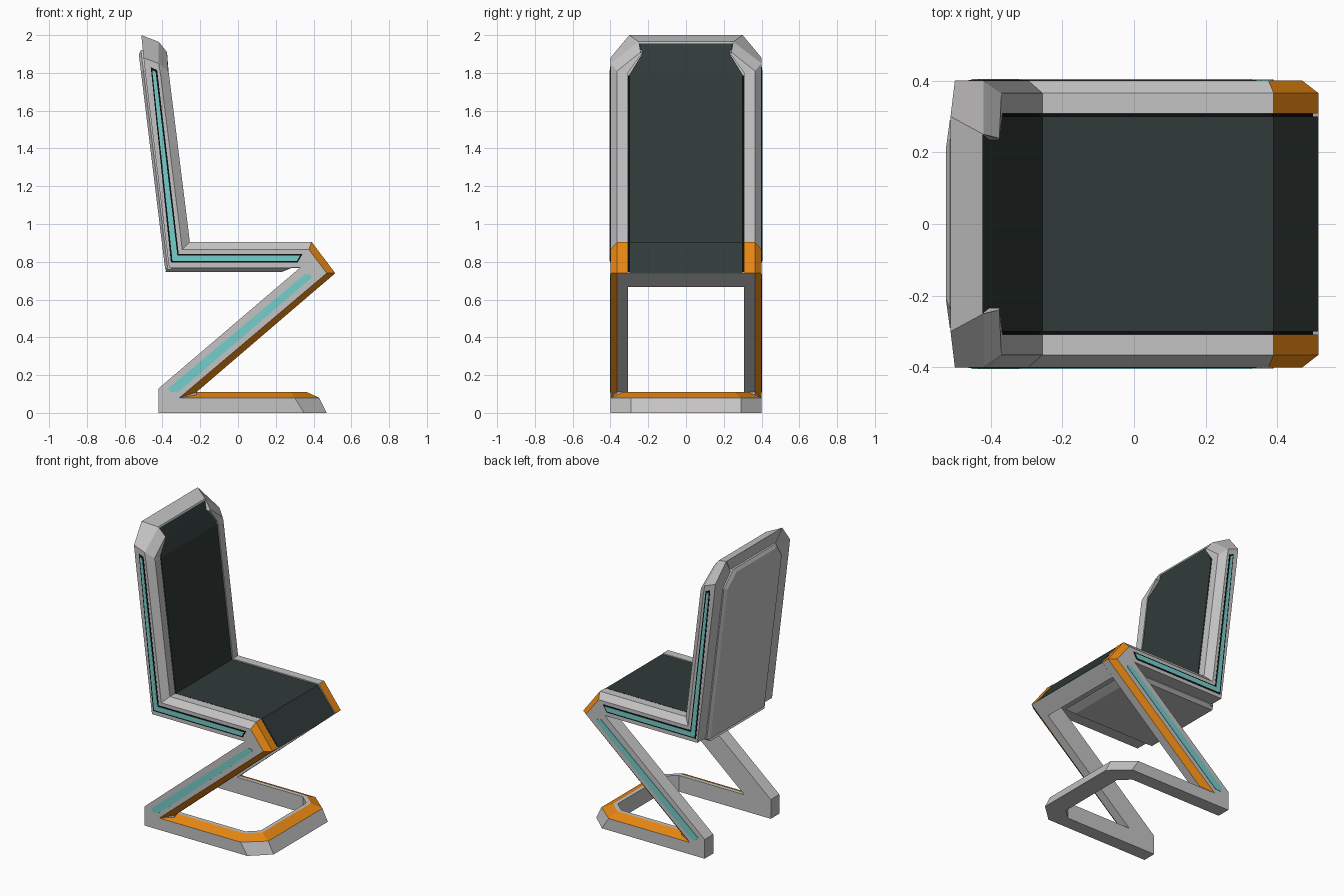
import bpy, bmesh

cube = bpy.data.objects.get("Cube")
if cube:
    bpy.data.objects.remove(cube, do_unlink=True)


def material(name, rgb):
    m = bpy.data.materials.new(name)
    m.use_nodes = True
    m.diffuse_color = (*rgb, 1)
    m.node_tree.nodes["Principled BSDF"].inputs["Base Color"].default_value = (*rgb, 1)
    return m


GREY = material("light grey shell", (0.56, 0.55, 0.55))
DARK = material("dark green cushion", (0.03, 0.044, 0.041))
BLACK = material("black gap", (0.004, 0.004, 0.004))
ORANGE = material("orange trim", (0.80, 0.24, 0.006))
CYAN = material("turquoise light", (0.18, 0.62, 0.60))


def loft(name, rings, mats, rule=None):
    """Skin closed rings of points; rule(ring, edge) picks the material slot."""
    bm = bmesh.new()
    loops = [[bm.verts.new(p) for p in ring] for ring in rings]
    n = len(rings[0])
    for i in range(len(loops) - 1):
        for j in range(n):
            k = (j + 1) % n
            f = bm.faces.new((loops[i][j], loops[i][k], loops[i + 1][k], loops[i + 1][j]))
            f.material_index = rule(i, j) if rule else 0
    bm.faces.new(loops[0])
    bm.faces.new(loops[-1])
    bmesh.ops.recalc_face_normals(bm, faces=bm.faces)
    me = bpy.data.meshes.new(name)
    bm.to_mesh(me)
    bm.free()
    for m in mats:
        me.materials.append(m)
    ob = bpy.data.objects.new(name, me)
    bpy.context.collection.objects.link(ob)
    return ob


def at_y(profile, y):
    return [(x, y, z) for x, z in profile]


def slab(name, profile, y0, y1, mat):
    return loft(name, [at_y(profile, y0), at_y(profile, y1)], [mat])


def both_halves(rings):
    return rings + [[(x, -y, z) for x, y, z in r] for r in reversed(rings)]


# Side frames: zigzag profile, with an outer profile that forms the chamfers
full = [(-.49, 1.79), (-.365, .77), (.33, .77), (-.42, .13), (-.42, 0), (-.22, 0),
        (-.22, .11), (.515, .74), (.39, .905), (-.255, .905), (-.365, 1.79)]
outer = full[:5] + [(-.31, 0), (-.31, .08), (.47, .74), (.375, .865), (-.295, .865), (-.41, 1.79)]
LEG_EDGE, FRONT_EDGE = 6, 7


def frame_rule(i, j):
    return int(j == FRONT_EDGE or (j == LEG_EDGE and i == 1))


# Light strips on the outer sides
groove = [(-.462, 1.83), (-.355, .795), (.315, .795), (.342, .842), (-.314, .842), (-.428, 1.815)]
back_light = [(-.454, 1.815), (-.347, .803), (.311, .803), (.329, .834), (-.321, .834), (-.436, 1.805)]
leg_light = [(-.37, .13), (-.355, .108), (-.315, .112), (.39, .715), (.385, .73), (.355, .735)]

for side, s in (("left", 1), ("right", -1)):
    loft(side + "_frame", [at_y(full, s * .308), at_y(full, s * .365), at_y(outer, s * .40)],
         [GREY, ORANGE], frame_rule)
    slab(side + "_light_groove", groove, s * .398, s * .402, BLACK)
    slab(side + "_back_light", back_light, s * .398, s * .404, CYAN)
    slab(side + "_leg_light", leg_light, s * .398, s * .403, CYAN)

# Head frame: arch over the top of the backrest
head = [
    [(-.365, .308, 1.79), (-.365, .365, 1.79), (-.41, .40, 1.79), (-.49, .40, 1.79), (-.49, .308, 1.79)],
    [(-.367, .308, 1.80), (-.37, .365, 1.81), (-.42, .40, 1.85), (-.50, .40, 1.88), (-.49, .308, 1.80)],
    [(-.375, .235, 1.90), (-.376, .24, 1.91), (-.42, .25, 1.965), (-.512, .30, 2.0), (-.50, .235, 1.90)],
    [(-.42, .25, 1.95), (-.42, .25, 1.96), (-.423, .25, 1.966), (-.512, .295, 2.0), (-.50, .25, 1.92)],
]
loft("head_frame", both_halves(head), [GREY])

# Floor base: U shape with an orange outer chamfer
base = [
    [(-.25, .308, 0), (-.25, .308, .11), (-.24, .335, .11), (-.31, .40, .08), (-.31, .40, 0)],
    [(.27, .308, 0), (.27, .308, .11), (.28, .335, .11), (.30, .40, .08), (.35, .40, 0)],
    [(.34, .245, 0), (.34, .245, .11), (.365, .26, .11), (.43, .29, .08), (.47, .29, 0)],
]
loft("floor_base", both_halves(base), [GREY, ORANGE], lambda i, j: int(j == 2))

# Crossbar under the front edge of the seat
slab("front_crossbar", [(.515, .739), (.43, .667), (.33, .768), (.25, .768), (.25, .79), (.40, .79)],
     -.31, .31, GREY)

# Cushions over a black core that shows as a thin gap
cushion = [(-.365, 1.79), (-.255, .902), (.39, .902), (.514, .741), (.40, .78), (-.355, .78), (-.48, 1.79)]
core = [(-.375, 1.785), (-.265, .892), (.385, .892), (.50, .745), (.33, .774), (-.361, .774), (-.486, 1.785)]
slab("seat_and_back_cushion", cushion, -.30, .30, DARK)
slab("cushion_core", core, -.311, .311, BLACK)
loft("head_cushion", [[(xf, -w, z), (xf, w, z), (xr, w, z), (xr, -w, z)] for xf, xr, w, z in
                      ((-.365, -.48, .30, 1.79), (-.40, -.49, .232, 1.90), (-.421, -.495, .248, 1.958))],
     [DARK])


# Rear shell panel, raised from the frame and cut at its top corners
def rear_outline(inset, rise):
    top, w = 1.92 - inset, .31 - inset
    points = [(-w, .76), (w, .76), (w, 1.81), (w - .08, top), (.08 - w, top), (-w, 1.81)]
    return [(-.365 - .1225 * (z - .77) - rise, y, z) for y, z in points]


loft("rear_shell", [rear_outline(0, -.01), rear_outline(0, .008), rear_outline(.022, .022)], [GREY])


# Shell panel under the seat
def under_outline(x0, x1, w, z):
    return [(x0, -w, z), (x1, -w, z), (x1, w, z), (x0, w, z)]


loft("under_shell", [under_outline(-.37, .30, .31, .78), under_outline(-.375, .28, .31, .765),
                     under_outline(-.385, .23, .288, .745)], [GREY])
